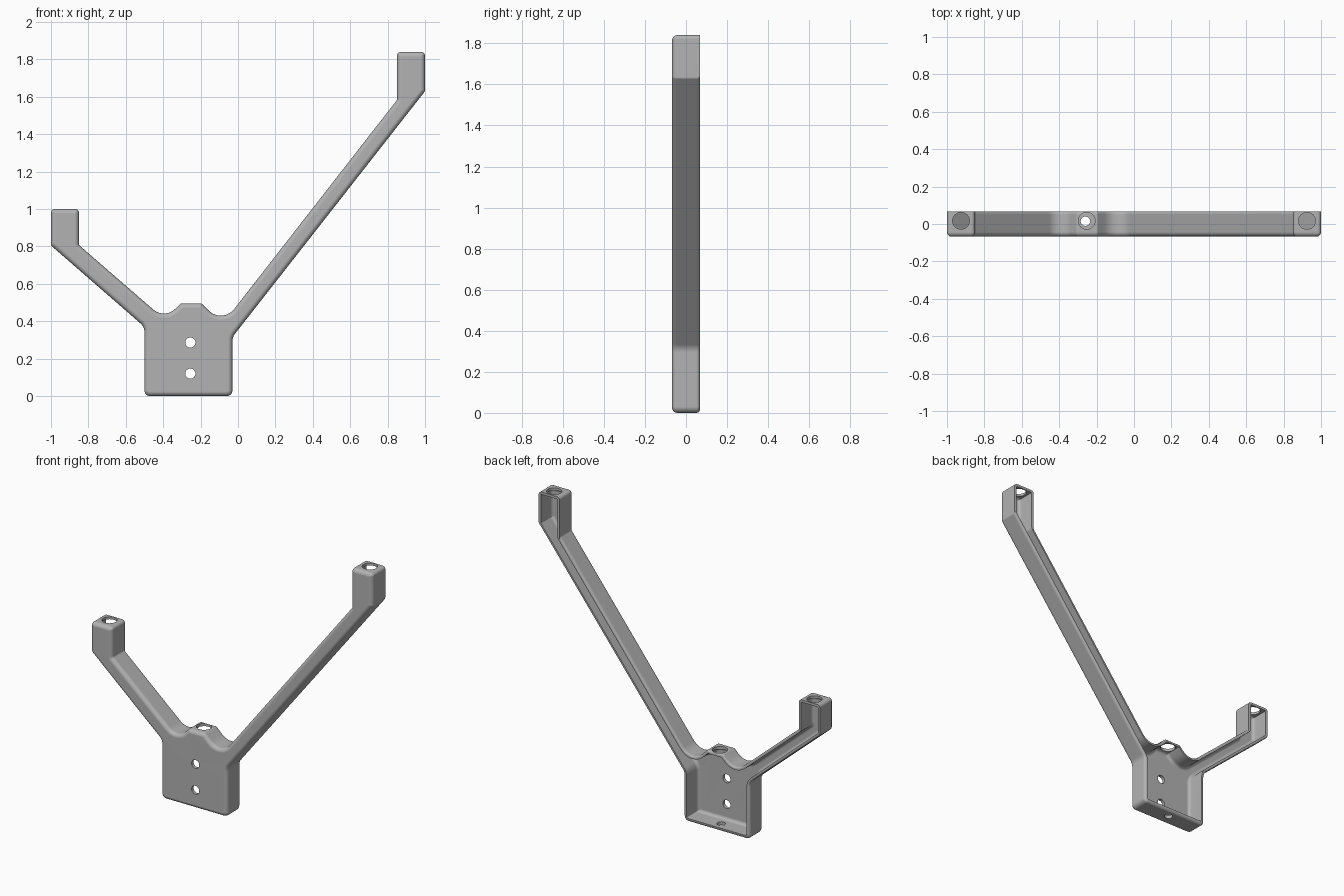
import bpy, bmesh, math
from mathutils import Vector, Matrix

cube = bpy.data.objects.get("Cube")
if cube:
    bpy.data.objects.remove(cube, do_unlink=True)

HALF = 0.068     # half depth
FLOOR = 0.02     # front plate thickness
SEGS = 6         # segments per rounded corner
WALL = {"body": 0.022, "arm": 0.018, "cup": 0.016}
BACK = {"body": 0.018, "arm": 0.008, "cup": 0.0}

# Outline corners: x, z, corner radius, part that the following edge belongs to
CORNERS = [
    (-0.5, 0, 0.03, "body"), (-0.03, 0, 0.03, "body"),
    (-0.03, 0.315, 0.06, "arm"), (1, 1.63, 0.015, "cup"),
    (1, 1.84, 0.02, "cup"), (0.85, 1.84, 0.02, "cup"),
    (0.85, 1.583, 0.015, "arm"), (-0.084, 0.384, 0.09, "arm"),
    (-0.195, 0.495, 0.012, "arm"), (-0.307, 0.495, 0.012, "arm"),
    (-0.392, 0.41, 0.085, "arm"), (-0.85, 0.807, 0.015, "cup"),
    (-0.85, 1.0, 0.02, "cup"), (-1, 1.0, 0.02, "cup"),
    (-1, 0.805, 0.015, "arm"), (-0.5, 0.37, 0.06, "body"),
]
PARTS = [c[3] for c in CORNERS]


def outline(inset):
    """Rounded outline with every edge moved inward by its own distance."""
    n = len(CORNERS)
    pts = [Vector(c[:2]) for c in CORNERS]
    dirs = [(pts[(i + 1) % n] - pts[i]).normalized() for i in range(n)]
    ring = []
    for i in range(n):
        a, b = dirs[i - 1], dirs[i]
        na, nb = Vector((-a.y, a.x)), Vector((-b.y, b.x))
        cross = a.cross(b)
        # meeting point of the two moved edges
        pa, pb = pts[i] + na * inset[i - 1], pts[i] + nb * inset[i]
        corner = pa + a * ((pb - pa).cross(b) / cross)
        side = 1 if cross > 0 else -1
        shift = (inset[i - 1] + inset[i]) / 2
        radius = max(CORNERS[i][2] - side * shift, 0.003)
        turn = math.atan2(cross, a.dot(b))
        start = corner - a * radius * math.tan(abs(turn) / 2)
        centre = start + na * side * radius
        for k in range(SEGS + 1):
            spin = Matrix.Rotation(turn * k / SEGS, 2)
            ring.append(centre + spin @ (start - centre))
    return ring


def insets(table, extra=0.0, scale=1.0):
    return [table[p] * scale + extra for p in PARTS]


# Rings from the front face, round the outside, over the rim and into the pocket
NONE = dict.fromkeys(WALL, 0.0)
steps = [math.pi / 2 * k / 5 for k in range(6)]
EDGE = 0.025
rings = [(-HALF + EDGE * (1 - math.sin(t)), insets(NONE, EDGE * (1 - math.cos(t))))
         for t in steps]
rings = [(-HALF + EDGE * (1 - math.sin(t)), insets(NONE, EDGE * (1 - math.cos(t))))
         for t in reversed(steps)]
rim = 0.018
rings += [(HALF - rim * (1 - math.sin(t)), insets(BACK, scale=1 - math.cos(t)))
          for t in steps]
rings.append((HALF, insets(WALL)))
COVE = 0.02
rings += [(-HALF + FLOOR + COVE * (1 - math.sin(t)), insets(WALL, COVE * (1 - math.cos(t))))
          for t in steps]

# Order the front edge so that it runs from the flat face outward
front = [(-HALF + EDGE * (1 - math.cos(t)), insets(NONE, EDGE * (1 - math.sin(t))))
         for t in steps]
rings = front + rings[len(steps):]

bm = bmesh.new()
loops = [[bm.verts.new((p.x, y, p.y)) for p in outline(d)] for y, d in rings]
for lo, hi in zip(loops, loops[1:]):
    for i in range(len(lo)):
        j = (i + 1) % len(lo)
        bm.faces.new((lo[i], lo[j], hi[j], hi[i]))
bm.faces.new(loops[0])
bm.faces.new(loops[-1])
bmesh.ops.remove_doubles(bm, verts=bm.verts, dist=0.00002)
bmesh.ops.recalc_face_normals(bm, faces=bm.faces)
mesh = bpy.data.meshes.new("bracket")
bm.to_mesh(mesh)
bm.free()
bracket = bpy.data.objects.new("bracket", mesh)
bpy.context.collection.objects.link(bracket)

grey = bpy.data.materials.new("grey plastic")
grey.use_nodes = True
colour = (0.45, 0.45, 0.45, 1)
grey.diffuse_color = colour
grey.node_tree.nodes["Principled BSDF"].inputs["Base Color"].default_value = colour
mesh.materials.append(grey)


def drill(centre, radius, depth, axis):
    """Cut one round hole through a wall of the bracket."""
    tilt = (math.pi / 2, 0, 0) if axis == "y" else (0, 0, 0)
    bpy.ops.mesh.primitive_cylinder_add(vertices=32, radius=radius, depth=depth,
                                        location=centre, rotation=tilt)
    cutter = bpy.context.object
    cutter.name = "hole_cutter"
    cutter.hide_render = True
    cutter.data.materials.append(grey)
    mod = bracket.modifiers.new("hole", "BOOLEAN")
    mod.operation, mod.solver, mod.object = "DIFFERENCE", "EXACT", cutter
    bpy.context.view_layer.objects.active = bracket
    bpy.ops.object.modifier_apply(modifier=mod.name)
    bpy.data.objects.remove(cutter, do_unlink=True)


# Rod holes in the cups and boss, drain hole below, screw holes in the plate
for x, z in ((-0.925, 1.0), (0.925, 1.84), (-0.253, 0.495)):
    drill((x, 0.017, z), 0.045, 0.08, "z")
drill((-0.26, 0.015, 0), 0.025, 0.12, "z")
for z in (0.12, 0.286):
    drill((-0.255, -HALF, z), 0.027, 0.12, "y")

# Smooth rounded edges with flat main faces
bpy.ops.object.select_all(action="DESELECT")
bracket.select_set(True)
bpy.context.view_layer.objects.active = bracket
bpy.ops.object.shade_smooth_by_angle(angle=math.radians(35))
weighted = bracket.modifiers.new("weighted normals", "WEIGHTED_NORMAL")
weighted.keep_sharp = True
